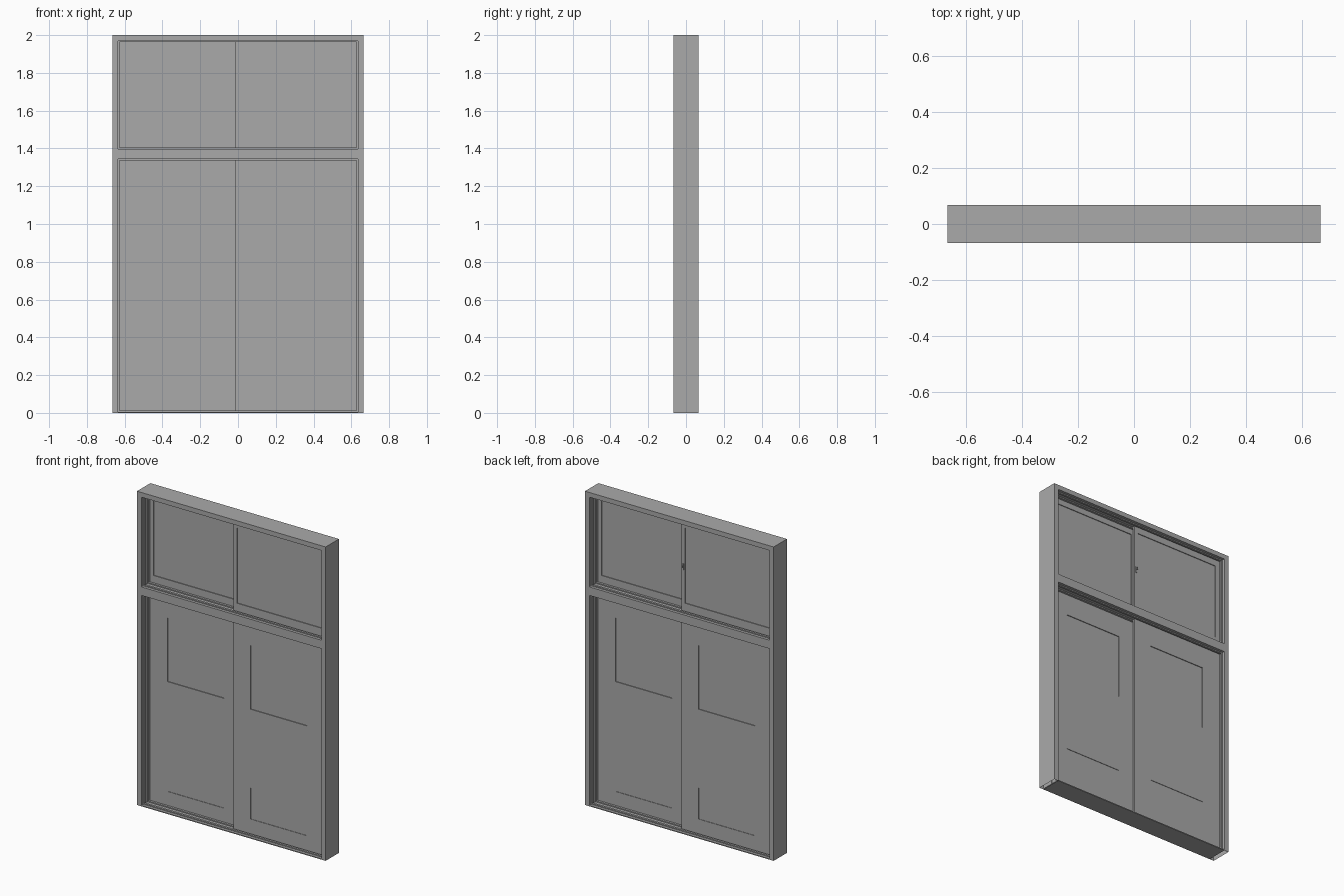
import bpy
import bmesh
import math
from mathutils import Vector

if "Cube" in bpy.data.objects:
    bpy.data.objects.remove(bpy.data.objects["Cube"])

grey = bpy.data.materials.new("plain_grey")
grey.use_nodes = True
colour = (0.40, 0.40, 0.40, 1)
grey.diffuse_color = colour
grey.node_tree.nodes["Principled BSDF"].inputs["Base Color"].default_value = colour


def slab(name, xs, zs, y0, y1, holes=(), recesses=None, open_bottom=()):
    """Upright slab on a grid of cells, with holes and two-sided recesses."""
    recesses = recesses or {}
    bm = bmesh.new()
    grid = [[bm.verts.new((x, y0, z)) for z in zs] for x in xs]
    cells = [(i, j) for i in range(len(xs) - 1) for j in range(len(zs) - 1)
             if (i, j) not in holes]
    for i, j in cells:
        bm.faces.new((grid[i][j], grid[i + 1][j], grid[i + 1][j + 1], grid[i][j + 1]))
    bmesh.ops.delete(bm, geom=[v for v in bm.verts if not v.link_faces], context='VERTS')
    back = bmesh.ops.extrude_face_region(bm, geom=bm.faces[:], use_keep_orig=True)["geom"]
    bmesh.ops.translate(bm, vec=(0, y1 - y0, 0),
                        verts=[g for g in back if isinstance(g, bmesh.types.BMVert)])
    bmesh.ops.recalc_face_normals(bm, faces=bm.faces[:])

    def in_cell(face, cell):
        c = face.calc_center_median()
        i, j = cell
        return xs[i] < c.x < xs[i + 1] and zs[j] < c.z < zs[j + 1]

    # sunk panels on front and back
    for cell, depth in recesses.items():
        for f in [f for f in bm.faces if abs(f.normal.y) > 0.9 and in_cell(f, cell)]:
            inward = -f.normal.copy() * depth
            sunk = bmesh.ops.extrude_discrete_faces(bm, faces=[f])["faces"][0]
            bmesh.ops.translate(bm, vec=inward, verts=sunk.verts[:])
    # hollow ends
    ends = [f for f in bm.faces if f.normal.z < -0.9
            and abs(f.calc_center_median().z - zs[0]) < 0.001
            and any(xs[i] < f.calc_center_median().x < xs[i + 1] for i in open_bottom)]
    bmesh.ops.delete(bm, geom=ends, context='FACES')
    return finish(name, bm)


def finish(name, bm):
    mesh = bpy.data.meshes.new(name)
    bm.to_mesh(mesh)
    bm.free()
    mesh.materials.append(grey)
    obj = bpy.data.objects.new(name, mesh)
    bpy.context.collection.objects.link(obj)
    return obj


def box(name, centre, size):
    bm = bmesh.new()
    bmesh.ops.create_cube(bm, size=1)
    for v in bm.verts:
        v.co = Vector(centre) + v.co * Vector(size)
    return finish(name, bm)


def opposite(obj, name):
    """Half-turn copy, for the leaf on the other track."""
    twin = bpy.data.objects.new(name, obj.data)
    twin.rotation_euler.z = math.pi
    bpy.context.collection.objects.link(twin)


# Outer frame with door and window openings
W, D, OPEN = 0.665, 0.067, 0.634
SILL, DOOR_TOP, WIN_LOW, WIN_TOP = 0.006, 1.344, 1.398, 1.97
slab("outer_frame", [-W, -OPEN, OPEN, W], [0, SILL, DOOR_TOP, WIN_LOW, WIN_TOP, 2],
     -D, D, holes={(1, 1), (1, 3)}, open_bottom=(0, 2))

# Track ribs lining each opening
RIB, BED = 0.007, 0.003
for label, low, high in (("door", SILL, DOOR_TOP), ("window", WIN_LOW, WIN_TOP)):
    for place, y in (("front", -0.042), ("middle", 0), ("back", 0.042)):
        a, b = OPEN + BED, OPEN - RIB
        slab(f"{label}_{place}_track", [-a, -b, b, a],
             [low - BED, low + RIB, high - RIB, high + BED],
             y - 0.007, y + 0.007, holes={(1, 1)})

# Sliding doors with a sunk upper square and a shallow lower panel
FRONT, REAR, LAP = -0.024, -0.010, -0.015
door = slab("left_door", [LAP, 0.105, 0.505, OPEN],
            [SILL, 0.1, 0.3, 0.8, 1.205, DOOR_TOP], FRONT, REAR,
            recesses={(1, 1): 0.003, (1, 3): 0.005})
opposite(door, "right_door")

# Sliding window sashes with sunk panes
sash = slab("left_window_sash", [LAP, 0.01, 0.602, OPEN],
            [WIN_LOW, 1.45, 1.93, WIN_TOP], FRONT, REAR,
            recesses={(1, 1): 0.005})
opposite(sash, "right_window_sash")

# Latch on the inside of the window
box("latch_plate", (0.003, 0.026, 1.68), (0.010, 0.006, 0.04))
box("latch_lever", (0.003, 0.033, 1.685), (0.006, 0.010, 0.012))
